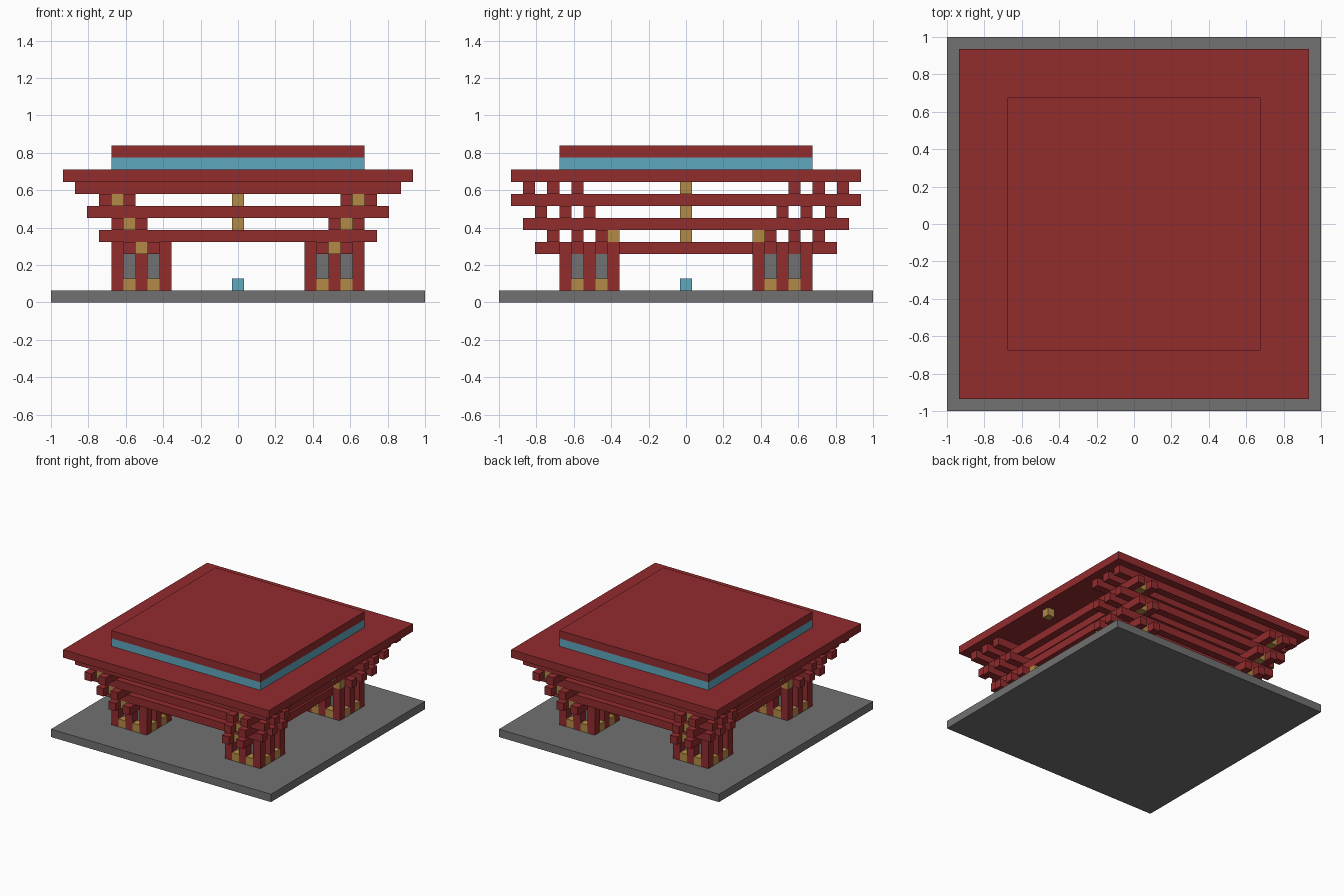
import bpy
import bmesh
from mathutils import Matrix, Vector

if "Cube" in bpy.data.objects:
    bpy.data.objects.remove(bpy.data.objects["Cube"], do_unlink=True)

U = 2 / 31  # one building block


def make_material(name, rgb):
    mat = bpy.data.materials.new(name)
    mat.use_nodes = True
    color = (*rgb, 1)
    mat.diffuse_color = color
    mat.node_tree.nodes["Principled BSDF"].inputs["Base Color"].default_value = color
    return mat


red = make_material("deep red", (0.29, 0.025, 0.027))
gold = make_material("ochre gold", (0.45, 0.26, 0.062))
blue = make_material("sky blue", (0.115, 0.385, 0.52))
grey = make_material("stone grey", (0.17, 0.165, 0.17))


def build(name, mat, boxes):
    """Boxes are (x, y, layer, half_x, half_y, layers), counted in blocks."""
    bm = bmesh.new()
    for x, y, layer, hx, hy, n in boxes:
        center = Vector((x, y, layer + n / 2)) * U
        size = Vector((2 * hx + 1, 2 * hy + 1, n)) * U
        bmesh.ops.create_cube(bm, size=1, matrix=Matrix.LocRotScale(center, None, size))
    mesh = bpy.data.meshes.new(name)
    bm.to_mesh(mesh)
    bm.free()
    mesh.materials.append(mat)
    obj = bpy.data.objects.new(name, mesh)
    bpy.context.collection.objects.link(obj)


def block(x, y, layer, layers=1):
    return (x, y, layer, 0, 0, layers)


SIGNS = (-1, 1)
CORNERS = [(sx, sy) for sx in SIGNS for sy in SIGNS]

# Ground slab and roof
build("base_slab", grey, [(0, 0, 0, 15, 15, 1)])
build("roof_slab", red, [(0, 0, 10, 14, 14, 1)])
build("roof_window_band", blue, [(0, 0, 11, 10, 10, 1)])
build("roof_cap", red, [(0, 0, 12, 10, 10, 1)])

# Four legs: stone core, ring of posts, gold footings between posts
ring = [(x, y) for x in range(6, 11) for y in range(6, 11)
        if x in (6, 10) or y in (6, 10)]
posts = [(x, y) for x, y in ring if x % 2 == 0 and y % 2 == 0]
feet = [p for p in ring if p not in posts]
build("leg_cores", grey, [(sx * 8, sy * 8, 1, 1, 1, 3) for sx, sy in CORNERS])
build("leg_posts", red, [block(sx * x, sy * y, 1, 3 if x == 8 else 4)
                         for sx, sy in CORNERS for x, y in posts])
build("leg_footings", gold, [block(sx * x, sy * y, 1)
                             for sx, sy in CORNERS for x, y in feet])

# Three tiers of crossed beams, each one block wider than the tier below
for tier in range(3):
    low = 4 + 2 * tier
    build(f"side_beams_{tier + 1}", red,
          [(s * (x + tier), 0, low, 0, 12 + tier, 1) for s in SIGNS for x in (7, 9)])
    build(f"cross_beams_{tier + 1}", red,
          [(0, s * (y + tier), low + 1, 11 + tier, 0, 1)
           for s in SIGNS for y in (7, 9, 11)])
    build(f"corner_brackets_{tier + 1}", gold,
          [block(sx * (8 + tier), sy * (11 + tier), low) for sx, sy in CORNERS])

# Gold blocks on the leg tops and under the eaves
build("leg_caps", gold, [block(sx * x, sy * 6, 5) for sx, sy in CORNERS for x in (8, 10)])
build("eave_brackets", gold, [block(s * 13, 0, 9) for s in SIGNS])

# Hanging centre column with a blue block below
build("center_column", gold, [block(0, 0, 5, 5)])
build("center_marker", blue, [block(0, 0, 1)])
